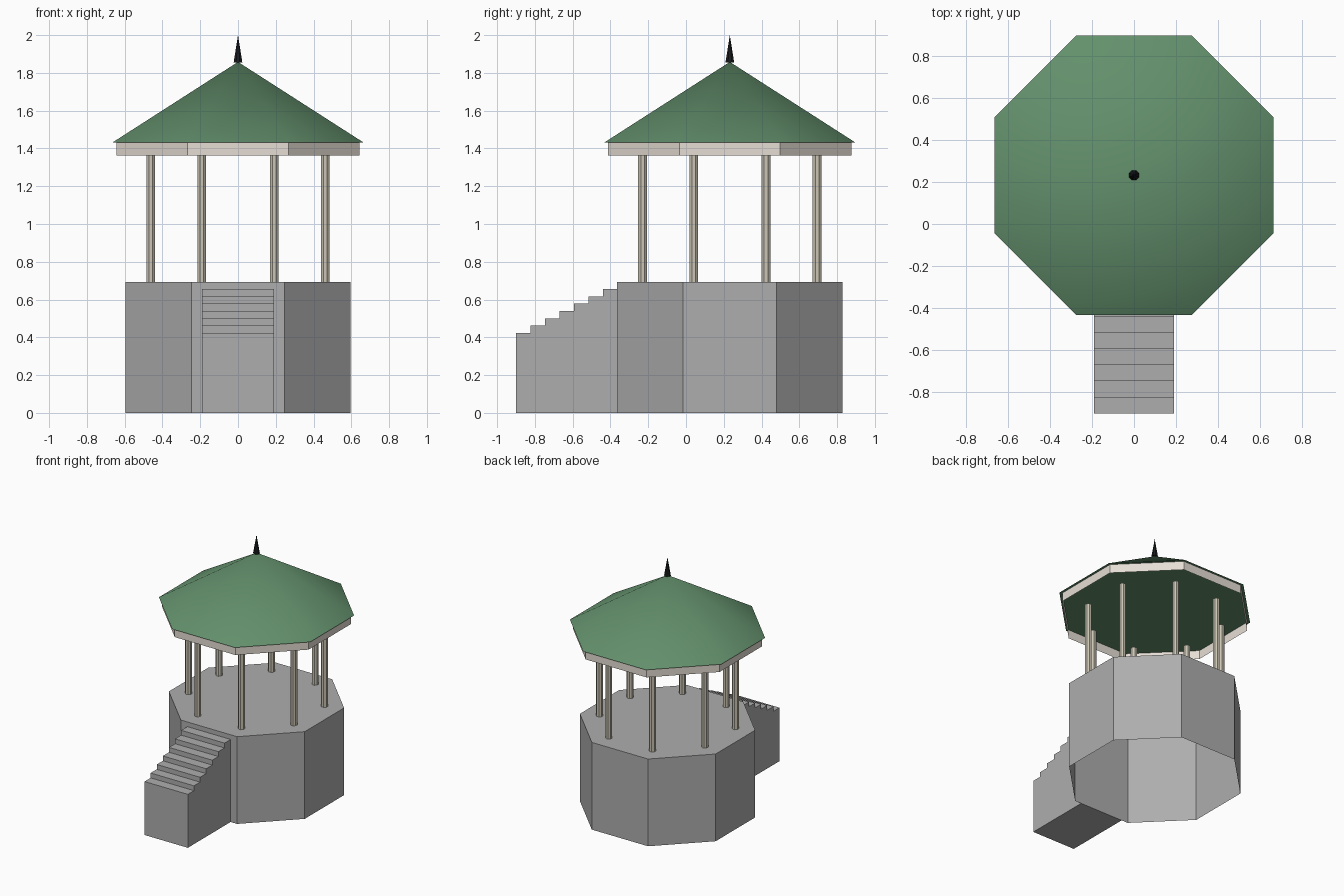
import bpy, bmesh, math
from mathutils import Matrix

if "Cube" in bpy.data.objects:
    bpy.data.objects.remove(bpy.data.objects["Cube"])

CY = 0.232                      # y of the pavilion axis
C8 = math.cos(math.pi / 8)      # octagon apothem / circumradius


def mat(name, rgb):
    m = bpy.data.materials.new(name)
    m.diffuse_color = (*rgb, 1)
    m.use_nodes = True
    m.node_tree.nodes["Principled BSDF"].inputs["Base Color"].default_value = m.diffuse_color
    return m


STONE = mat("grey stone", (0.42, 0.42, 0.42))
CREAM = mat("cream trim", (0.79, 0.73, 0.66))
POST = mat("beige post", (0.60, 0.56, 0.46))
GREEN = mat("green roof", (0.125, 0.28, 0.15))
BLACK = mat("black metal", (0.01, 0.011, 0.012))


def finish(bm, name, material, smooth=False):
    me = bpy.data.meshes.new(name)
    bm.to_mesh(me)
    bm.free()
    me.materials.append(material)
    for p in me.polygons:
        p.use_smooth = False
    ob = bpy.data.objects.new(name, me)
    bpy.context.collection.objects.link(ob)
    if smooth:
        bpy.ops.object.select_all(action='DESELECT')
        ob.select_set(True)
        bpy.context.view_layer.objects.active = ob
        bpy.ops.object.shade_smooth_by_angle(angle=math.radians(32))
    return ob


def prism(name, r1, r2, z0, z1, material, x=0, y=CY, sides=8,
          open_bottom=False, smooth=False):
    """Upright prism or cone with a flat side facing the front."""
    bm = bmesh.new()
    place = (Matrix.Translation((x, y, (z0 + z1) / 2))
             @ Matrix.Rotation(math.pi / sides, 4, 'Z'))
    bmesh.ops.create_cone(bm, cap_ends=True, segments=sides, radius1=r1,
                          radius2=r2, depth=z1 - z0, matrix=place)
    if r2 == 0:
        bmesh.ops.remove_doubles(bm, verts=bm.verts, dist=1e-5)
    if open_bottom:
        bm.normal_update()
        low = [f for f in bm.faces if f.normal.z < -0.9]
        bmesh.ops.delete(bm, geom=low, context='FACES_ONLY')
    return finish(bm, name, material, smooth)


# Octagonal base, open underneath
prism("base", 0.596 / C8, 0.596 / C8, 0, 0.692, STONE, open_bottom=True)

# Stairs: stepped side profile extruded across x
steps, y0, y1 = 7, -0.9, -0.364
run = (y1 - y0) / steps
profile = [(y0, 0.0)]
for i in range(steps):
    z = 0.424 + 0.0385 * i
    profile += [(y0 + run * i, z), (y0 + run * (i + 1), z)]
profile.append((y1, 0.0))
bm = bmesh.new()
side = bm.faces.new([bm.verts.new((-0.19, y, z)) for y, z in profile])
ext = bmesh.ops.extrude_face_region(bm, geom=[side])
moved = [v for v in ext["geom"] if isinstance(v, bmesh.types.BMVert)]
bmesh.ops.translate(bm, verts=moved, vec=(0.38, 0, 0))
bmesh.ops.recalc_face_normals(bm, faces=bm.faces)
finish(bm, "stairs", STONE)

# Eight posts, one near each corner
for i in range(8):
    a = math.pi / 8 + i * math.pi / 4
    prism(f"post_{i + 1}", 0.025, 0.025, 0.692, 1.366, POST,
          x=0.5 * math.cos(a), y=CY + 0.5 * math.sin(a))

# Fascia under the eaves, hollow from below
prism("fascia", 0.644 / C8, 0.644 / C8, 1.363, 1.434, CREAM, open_bottom=True)

# Roof and finial
prism("roof", 0.664 / C8, 0, 1.432, 1.858, GREEN, smooth=True)
prism("finial", 0.025, 0, 1.855, 2.0, BLACK)
